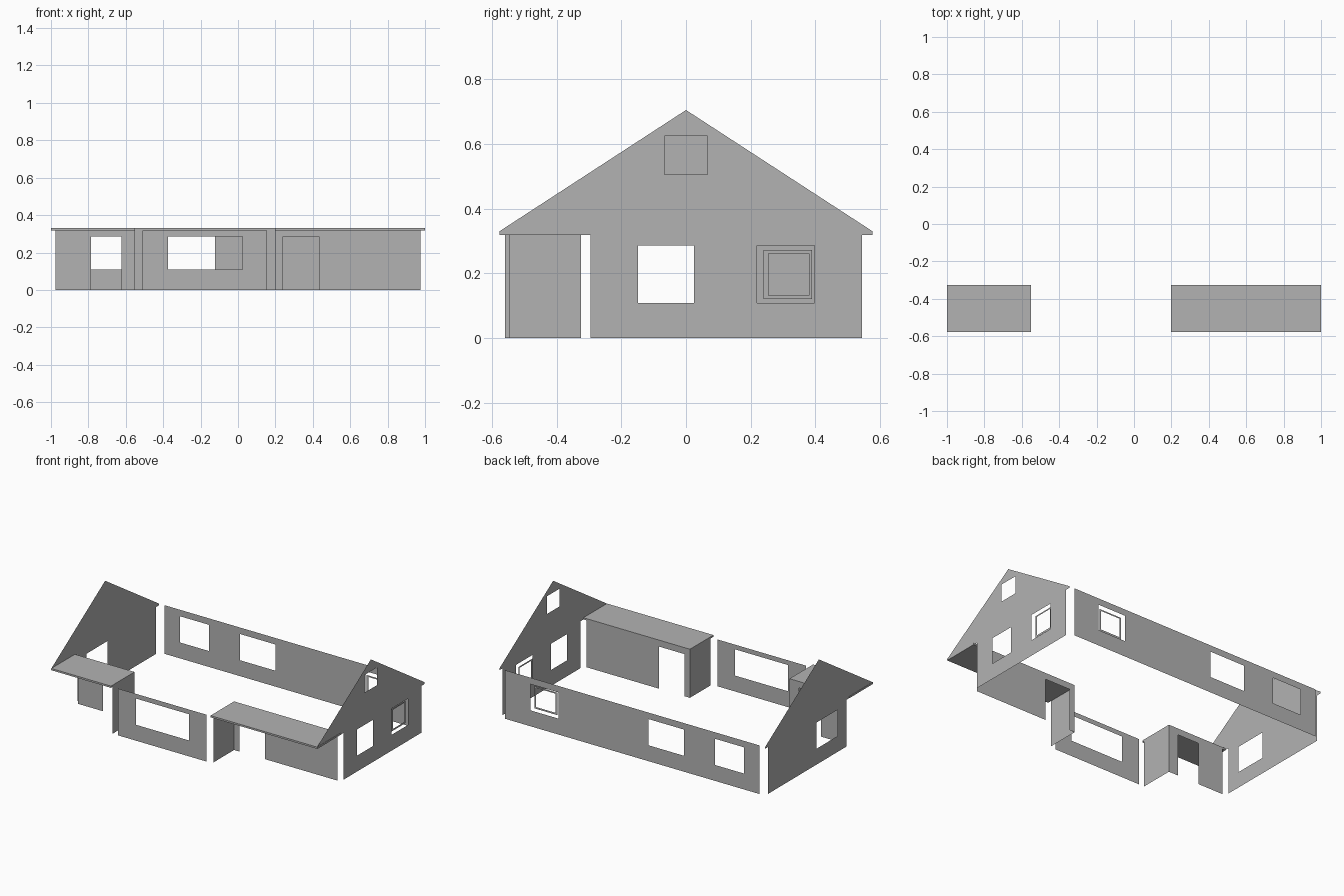
import bpy, bmesh
from mathutils import Vector

cube = bpy.data.objects.get("Cube")
if cube:
    bpy.data.objects.remove(cube, do_unlink=True)

grey = bpy.data.materials.new("wall grey")
grey.use_nodes = True
grey.diffuse_color = (0.45, 0.45, 0.45, 1)
grey.node_tree.nodes["Principled BSDF"].inputs["Base Color"].default_value = grey.diffuse_color

EAVE, TOP, APEX = 0.318, 0.33, 0.705
SILL, HEAD = 0.108, 0.286
FRONT, PORCH, BACK = -0.56, -0.325, 0.577


def finish(name, bm):
    mesh = bpy.data.meshes.new(name)
    bm.to_mesh(mesh)
    bm.free()
    mesh.materials.append(grey)
    bpy.context.collection.objects.link(bpy.data.objects.new(name, mesh))


def rect(a, b, low=SILL, high=HEAD):
    return [(a, low), (b, low), (b, high), (a, high)]


def panel(name, axis, pos, outline, holes=()):
    """Thin sheet across the given axis, with openings cut through it."""
    bm = bmesh.new()
    for loop in (outline, *holes):
        vs = [bm.verts.new((pos, u, z) if axis == "x" else (u, pos, z)) for u, z in loop]
        for a, b in zip(vs, vs[1:] + vs[:1]):
            bm.edges.new((a, b))
    normal = Vector((1, 0, 0)) if axis == "x" else Vector((0, -1, 0))
    bmesh.ops.triangle_fill(bm, use_beauty=True, edges=bm.edges[:], normal=normal)
    finish(name, bm)


def box(name, x0, x1, y0, y1, z0, z1):
    bm = bmesh.new()
    bmesh.ops.create_cube(bm, size=1)
    for v in bm.verts:
        v.co = [lo + (c + 0.5) * (hi - lo)
                for c, lo, hi in zip(v.co, (x0, y0, z0), (x1, y1, z1))]
    finish(name, bm)


def door_wall(name, x0, x1, d0, d1):
    """Recessed porch wall with a doorway reaching the ground."""
    panel(name, "y", PORCH, [(x0, 0), (d0, 0), (d0, HEAD), (d1, HEAD), (d1, 0),
                             (x1, 0), (x1, EAVE), (x0, EAVE)])


# Gable ends
gable = [(-0.295, 0), (0.545, 0), (0.545, EAVE), (BACK, EAVE), (BACK, TOP),
         (0, APEX), (-BACK, TOP), (-BACK, EAVE), (-0.295, EAVE)]
panel("left_gable_wall", "x", 0.998, gable,
      [rect(-0.149, 0.025), rect(0.22, 0.398), rect(-0.067, 0.067, 0.505, 0.625)])
panel("right_gable_wall", "x", -0.998, gable, [rect(-0.2, 0.026)])

# Long back wall
panel("back_wall", "y", BACK, rect(-0.957, 0.957, 0, TOP),
      [rect(-0.84, -0.62), rect(-0.39, -0.123), rect(0.555, 0.765)])

# Projecting middle bay and recessed porch walls
panel("front_wall", "y", FRONT, rect(-0.51, 0.155, 0, EAVE), [rect(-0.375, 0.025)])
door_wall("left_porch_wall", 0.198, 0.975, 0.24, 0.432)
door_wall("right_porch_wall", -0.975, -0.55, -0.785, -0.622)
panel("left_porch_side", "x", 0.198, rect(-0.548, PORCH, 0, EAVE))
panel("right_porch_side", "x", -0.55, rect(-0.56, PORCH, 0, EAVE))

# Porch roofs
box("left_porch_roof", 0.198, 1, -BACK, PORCH, EAVE, TOP)
box("right_porch_roof", -1, -0.55, -BACK, PORCH, EAVE, TOP)

# Small inner window frames near the back left corner
panel("gable_window_frame", "x", 0.985, rect(0.24, 0.39, 0.12, 0.272),
      [rect(0.255, 0.38, 0.132, 0.262)])
panel("back_window_frame", "y", 0.56, rect(0.575, 0.745, 0.12, 0.272),
      [rect(0.587, 0.733, 0.132, 0.262)])
